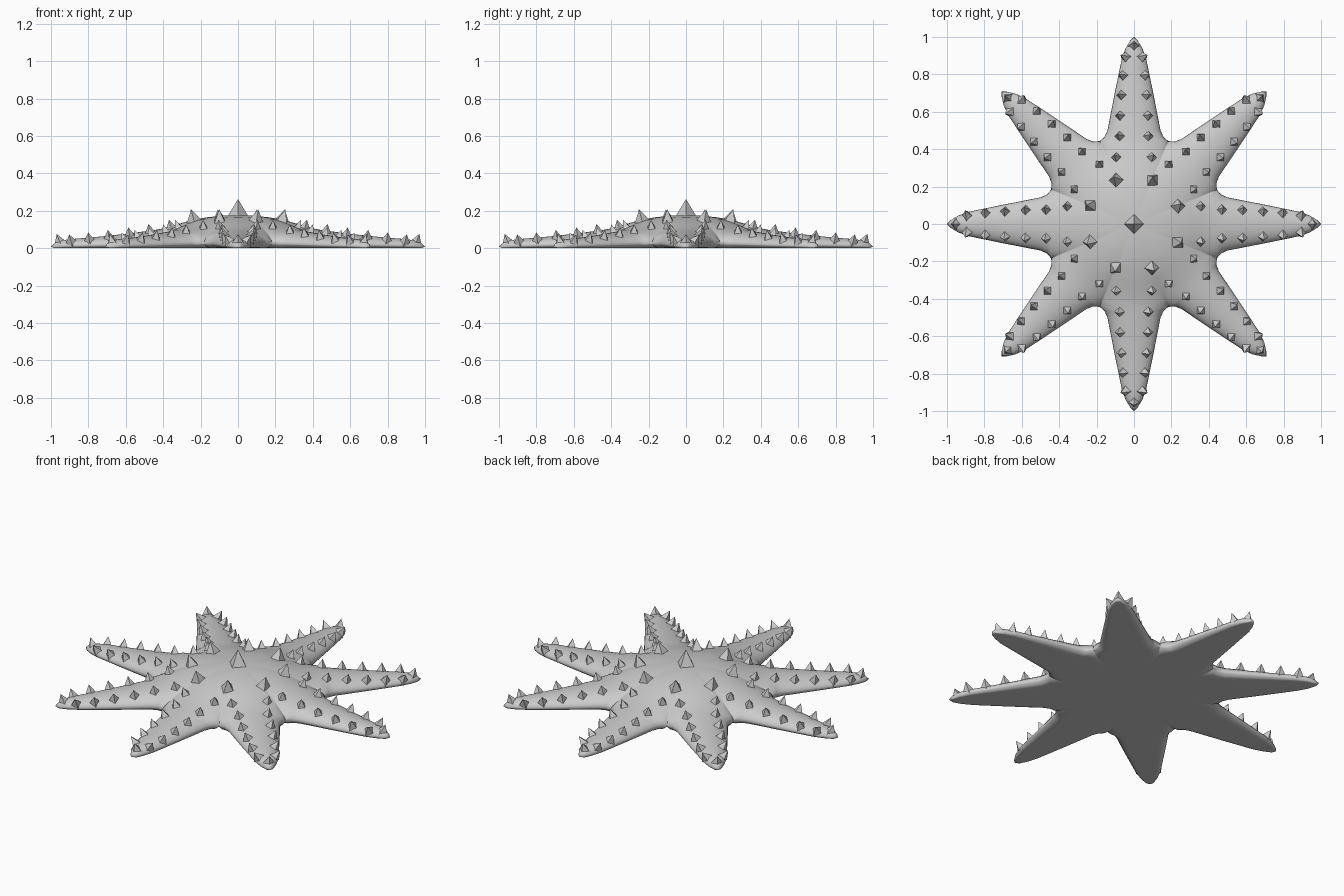
import bpy, bmesh, math
from mathutils import Vector, Matrix

cube = bpy.data.objects.get("Cube")
if cube:
    bpy.data.objects.remove(cube, do_unlink=True)

ARMS = 8
STEP = math.tau / ARMS
SEAM = math.tan(STEP / 2)
VALLEY = 0.443      # distance along an arm where neighbouring arms part
COLS = 7            # columns on each side of an arm's ridge

# Ridge height along an arm, and half width of the free part
RIDGE = [(0, .175), (.08, .174), (.16, .166), (.235, .154), (.3, .135),
         (.36, .118), (.41, .104), (VALLEY, .098), (.465, .095), (.5, .09),
         (.6, .077), (.7, .066), (.8, .056), (.88, .05), (.94, .043),
         (.98, .028), (1, .008)]
WIDTH = [(VALLEY, VALLEY * SEAM), (.465, .158), (.5, .142), (.7, .103),
         (.88, .066), (.94, .045), (.98, .02), (1, 0)]


def lerp(table, a):
    for (a0, v0), (a1, v1) in zip(table, table[1:]):
        if a <= a1:
            return v0 + (v1 - v0) * (a - a0) / (a1 - a0)
    return table[-1][1]


def half_width(a):
    return a * SEAM if a <= VALLEY else lerp(WIDTH, a)


def height(a, u, top=True):
    """Surface height at distance a, u from -1 to 1 across the arm."""
    crest = lerp(RIDGE, a)
    if a >= 1:
        return crest
    rim = crest * 0.25
    v = min(1, abs(u) * min(1, a / VALLEY) ** 1.5)
    if top:
        return rim + (crest - rim) * math.sqrt(1 - v * v)
    return rim * max(0, (v - 0.8) / 0.2) ** 2


def surface(a, y):
    w = half_width(a)
    return Vector((a, y, height(a, y / w if w else 0)))


def finish(bm, name, mat, smooth):
    bmesh.ops.recalc_face_normals(bm, faces=bm.faces)
    for f in bm.faces:
        f.smooth = smooth
    mesh = bpy.data.meshes.new(name)
    bm.to_mesh(mesh)
    bm.free()
    mesh.materials.append(mat)
    obj = bpy.data.objects.new(name, mesh)
    bpy.context.collection.objects.link(obj)
    return obj


grey = bpy.data.materials.new("light_grey")
grey.use_nodes = True
colour = (0.6, 0.6, 0.6, 1)
grey.diffuse_color = colour
grey.node_tree.nodes["Principled BSDF"].inputs["Base Color"].default_value = colour

# Body: one arm sector as a top and a bottom sheet, repeated round the centre
bm = bmesh.new()
columns = [math.sin(k / COLS * math.pi / 2) for k in range(-COLS, COLS + 1)]
for arm in range(ARMS):
    turn = Matrix.Rotation(arm * STEP, 3, 'Z')
    for top in (True, False):
        rows = [[bm.verts.new(turn @ Vector((a, u * half_width(a), height(a, u, top))))
                 for u in columns] for a, _ in RIDGE]
        for r0, r1 in zip(rows, rows[1:]):
            for k in range(len(columns) - 1):
                bm.faces.new((r0[k], r1[k], r1[k + 1], r0[k + 1]))
bmesh.ops.remove_doubles(bm, verts=bm.verts, dist=0.0002)
finish(bm, "body", grey, True)

# Spikes: four-sided cones standing along the surface normal
bm = bmesh.new()


def add_spike(turn, a, y, radius, length):
    e = 0.008
    base = surface(a, y)
    along = surface(a + e, y) - surface(a - e, y) if a > e else Vector((1, 0, 0))
    across = surface(a, y + e) - surface(a, y - e) if a > e else Vector((0, 1, 0))
    n = along.cross(across).normalized()
    x = along.normalized()
    frame = Matrix((x, n.cross(x), n)).transposed().to_4x4()
    sink = 0.012
    centre = base + n * (length - sink) / 2
    bmesh.ops.create_cone(bm, cap_ends=True, segments=4, radius1=radius, radius2=0,
                          depth=length + sink,
                          matrix=turn @ Matrix.Translation(centre) @ frame)


PAIRS = [(.357, .095), (.47, .077), (.58, .075), (.69, .068), (.795, .06), (.893, .046)]
add_spike(Matrix.Identity(4), 0, 0, .06, .088)
for arm in range(ARMS):
    turn = Matrix.Rotation(arm * STEP, 4, 'Z')
    add_spike(turn, .235, .235 * SEAM * .99, .046, .065)
    for a, y in PAIRS:
        for side in (-1, 1):
            add_spike(turn, a, side * y, .034, .046)
    add_spike(turn, .955, 0, .032, .042)
finish(bm, "spikes", grey, False)
